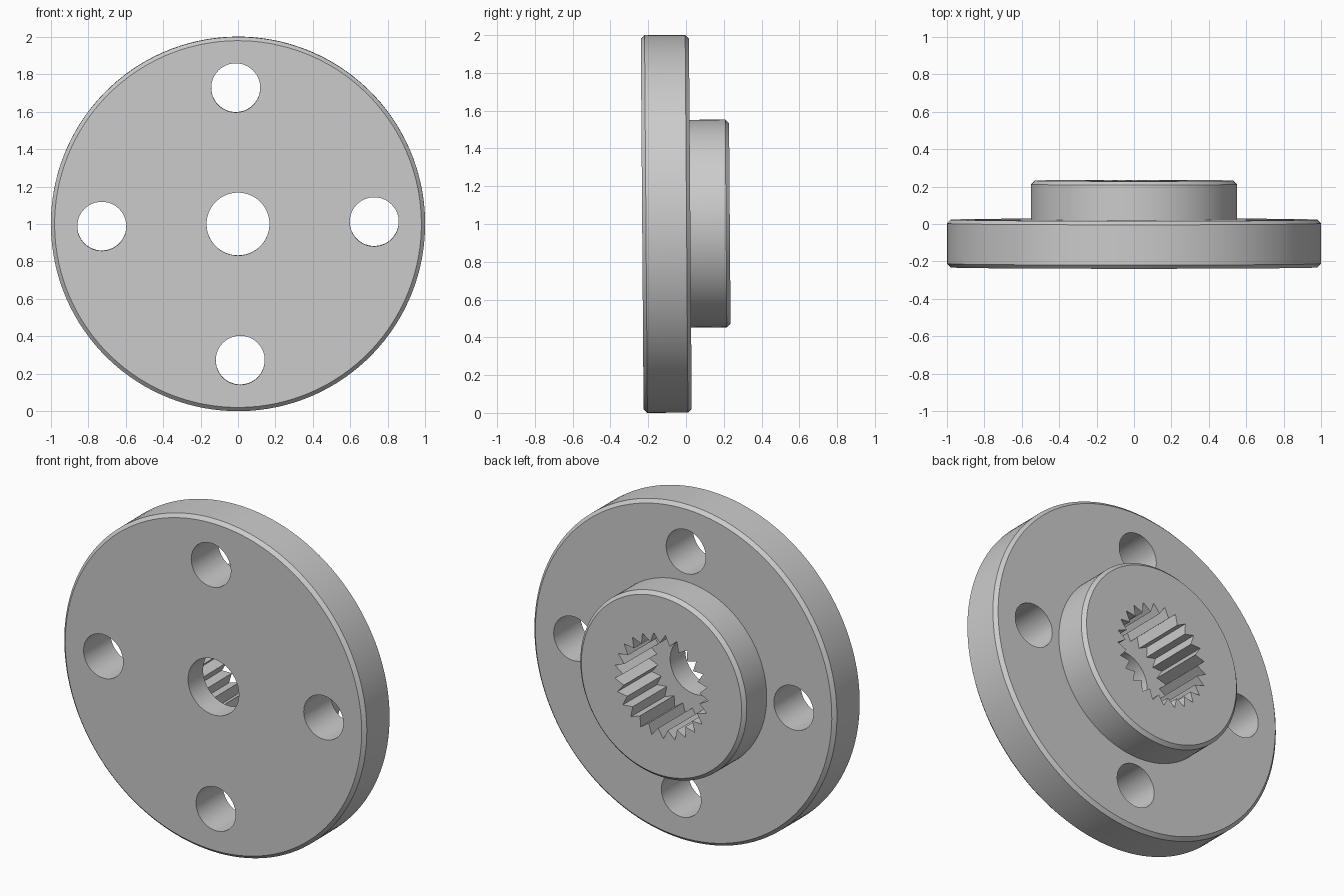
import bpy, bmesh
from math import sin, cos, pi
from mathutils import Matrix

if "Cube" in bpy.data.objects:
    bpy.data.objects.remove(bpy.data.objects["Cube"])

SEG = 128
FRONT, STEP, BACK = -0.232, 0.023, 0.232   # faces along the axis
FLOOR = -0.09                              # bottom of the splined socket
BEVEL = 0.02


def ring(radius, n):
    return [(radius * cos(2 * pi * i / n), radius * sin(2 * pi * i / n)) for i in range(n)]


def add_object(name, bm):
    bmesh.ops.recalc_face_normals(bm, faces=bm.faces)
    mesh = bpy.data.meshes.new(name)
    bm.to_mesh(mesh)
    bm.free()
    obj = bpy.data.objects.new(name, mesh)
    bpy.context.collection.objects.link(obj)
    return obj


def prism(bm, outline, y0, y1):
    """Extrude an x/z outline between two y positions."""
    verts = [bm.verts.new((x, y0, z)) for x, z in outline]
    face = bm.faces.new(verts)
    out = bmesh.ops.extrude_face_region(bm, geom=[face])["geom"]
    for v in out:
        if isinstance(v, bmesh.types.BMVert):
            v.co.y = y1


# flange and hub: one stepped, chamfered profile turned around the y axis
profile = [(1 - BEVEL, FRONT), (1, FRONT + BEVEL), (1, STEP - BEVEL), (1 - BEVEL, STEP),
           (0.55, STEP), (0.55, BACK - BEVEL), (0.55 - BEVEL, BACK)]
bm = bmesh.new()
rows = [[bm.verts.new((x, y, z)) for x, z in ring(r, SEG)] for r, y in profile]
for a, b in zip(rows, rows[1:]):
    for i in range(SEG):
        j = (i + 1) % SEG
        bm.faces.new((a[i], a[j], b[j], b[i]))
bm.faces.new(rows[0])
bm.faces.new(rows[-1])
horn = add_object("flanged_hub", bm)

# four bolt holes
bm = bmesh.new()
for cx, cz in ring(0.728, 4):
    prism(bm, [(cx + x, cz + z) for x, z in ring(0.131, 48)], -0.5, 0.5)
bolt_cutter = add_object("bolt_hole_cutter", bm)

# centre bore
bm = bmesh.new()
prism(bm, ring(0.168, 64), -0.5, 0.5)
bore_cutter = add_object("bore_cutter", bm)

# toothed socket open at the back
TEETH = 25
outline = []
for i in range(TEETH * 2):
    r = 0.31 if i % 2 else 0.255
    outline.append((r * cos(pi * i / TEETH), r * sin(pi * i / TEETH)))
bm = bmesh.new()
prism(bm, outline, FLOOR, 0.5)
socket_cutter = add_object("spline_socket_cutter", bm)

for cutter in (bolt_cutter, socket_cutter, bore_cutter):
    mod = horn.modifiers.new(cutter.name, "BOOLEAN")
    mod.operation = "DIFFERENCE"
    mod.solver = "EXACT"
    mod.object = cutter

# apply the cuts, then remove the cutters
bpy.context.view_layer.objects.active = horn
horn.select_set(True)
for mod in list(horn.modifiers):
    bpy.ops.object.modifier_apply(modifier=mod.name)
for cutter in (bolt_cutter, socket_cutter, bore_cutter):
    bpy.data.objects.remove(cutter)

# slight tilt and roll, standing on the ground
horn.data.transform(Matrix.Translation((0, 0, 1.002)) @ Matrix.Rotation(0.0075, 4, "X")
                    @ Matrix.Rotation(-0.0165, 4, "Y"))
low = min(v.co.z for v in horn.data.vertices)
horn.data.transform(Matrix.Translation((0, 0, -low)))
bpy.ops.object.select_all(action="DESELECT")
horn.select_set(True)
bpy.ops.object.shade_smooth_by_angle(angle=0.4)
